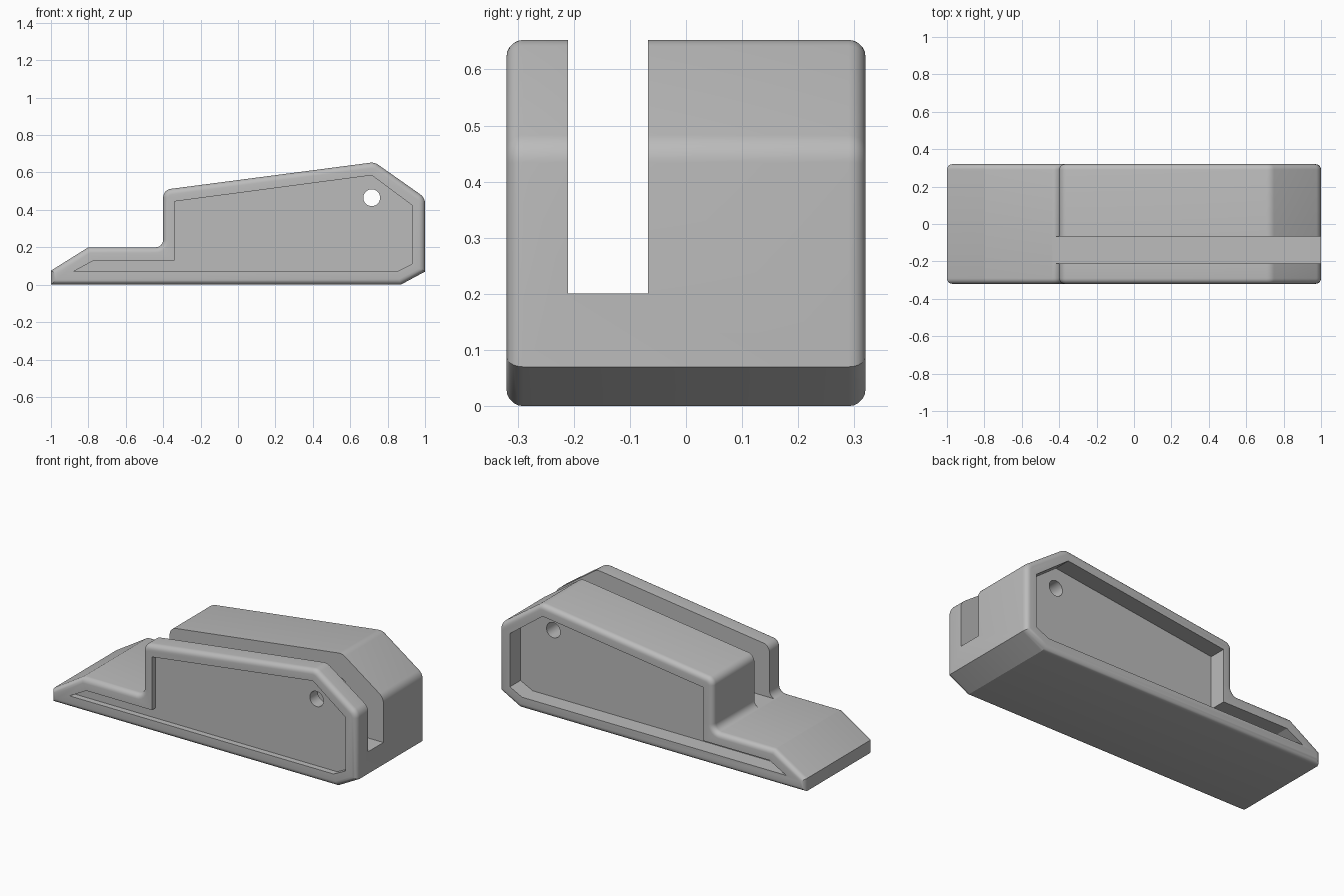
import bpy, bmesh, math
from mathutils import Vector

cube = bpy.data.objects.get("Cube")
if cube:
    bpy.data.objects.remove(cube, do_unlink=True)

HALF = 0.32  # half of the body's width

grey = bpy.data.materials.new("plain_grey")
grey.use_nodes = True
grey.diffuse_color = (0.5, 0.5, 0.5, 1)
grey.node_tree.nodes["Principled BSDF"].inputs["Base Color"].default_value = (0.5, 0.5, 0.5, 1)


def rounded(points, steps=6):
    """Turn (x, z, radius) corners into an outline with arcs."""
    out = []
    for i, (x, z, r) in enumerate(points):
        p = Vector((x, z))
        if r == 0:
            out.append(p)
            continue
        a = (Vector(points[i - 1][:2]) - p).normalized()
        b = (Vector(points[(i + 1) % len(points)][:2]) - p).normalized()
        half = a.angle(b) / 2
        centre = p + (a + b).normalized() * r / math.sin(half)
        start = p + a * r / math.tan(half) - centre
        end = p + b * r / math.tan(half) - centre
        for k in range(steps + 1):
            out.append(centre + start.lerp(end, k / steps).normalized() * r)
    return out


def extrude(name, outline, y0, y1, rim=0):
    """Extrude an x-z outline along y and optionally round both rims."""
    bm = bmesh.new()
    face = bm.faces.new([bm.verts.new((p[0], y0, p[1])) for p in outline])
    res = bmesh.ops.extrude_face_region(bm, geom=[face])
    moved = [v for v in res["geom"] if isinstance(v, bmesh.types.BMVert)]
    bmesh.ops.translate(bm, verts=moved, vec=(0, y1 - y0, 0))
    bmesh.ops.recalc_face_normals(bm, faces=bm.faces)
    if rim:
        edges = [e for e in bm.edges if abs(e.verts[0].co.y - e.verts[1].co.y) < 1e-5]
        bmesh.ops.bevel(bm, geom=edges, offset=rim, segments=5, profile=0.5,
                        affect='EDGES', clamp_overlap=True)
    mesh = bpy.data.meshes.new(name)
    bm.to_mesh(mesh)
    bm.free()
    obj = bpy.data.objects.new(name, mesh)
    bpy.context.collection.objects.link(obj)
    mesh.materials.append(grey)
    return obj


# Body: wedge-shaped block with a low ramp in front
body = extrude("body", rounded([
    (-1, 0, 0), (0.87, 0, 0), (1, 0.07, 0), (1, 0.465, 0.06), (0.73, 0.655, 0.06),
    (-0.4, 0.507, 0.045), (-0.4, 0.2, 0.04), (-0.8, 0.2, 0), (-1, 0.075, 0)]),
    -HALF, HALF, rim=0.03)

# Side recesses, the long slot and the cross hole
recess = [(-0.88, 0.07), (0.85, 0.07), (0.93, 0.11), (0.93, 0.425),
          (0.715, 0.585), (-0.34, 0.445), (-0.34, 0.13), (-0.77, 0.13)]
slot = [(-0.5, 0.2005), (1.2, 0.2005), (1.2, 0.9), (-0.5, 0.9)]
hole = [(0.715 + 0.045 * math.cos(k * math.tau / 32),
         0.465 + 0.045 * math.sin(k * math.tau / 32)) for k in range(32)]
cutters = [
    extrude("front_recess_cutter", recess, -HALF - 0.1, -HALF + 0.035),
    extrude("back_recess_cutter", recess, HALF - 0.1, HALF + 0.1),
    extrude("slot_cutter", slot, -0.21, -0.068),
    extrude("hole_cutter", hole, -0.5, 0.5),
]
for cutter in cutters:
    cutter.hide_render = True
    cutter.hide_viewport = True
    mod = body.modifiers.new(cutter.name, 'BOOLEAN')
    mod.operation = 'DIFFERENCE'
    mod.solver = 'EXACT'
    mod.object = cutter

# Apply the cuts, then remove the cutters
bpy.context.view_layer.update()
final = bpy.data.meshes.new_from_object(body.evaluated_get(bpy.context.evaluated_depsgraph_get()))
body.modifiers.clear()
body.data = final
for cutter in cutters:
    bpy.data.objects.remove(cutter, do_unlink=True)

bpy.ops.object.select_all(action='DESELECT')
body.select_set(True)
bpy.context.view_layer.objects.active = body
bpy.ops.object.shade_smooth_by_angle(angle=math.radians(25))
